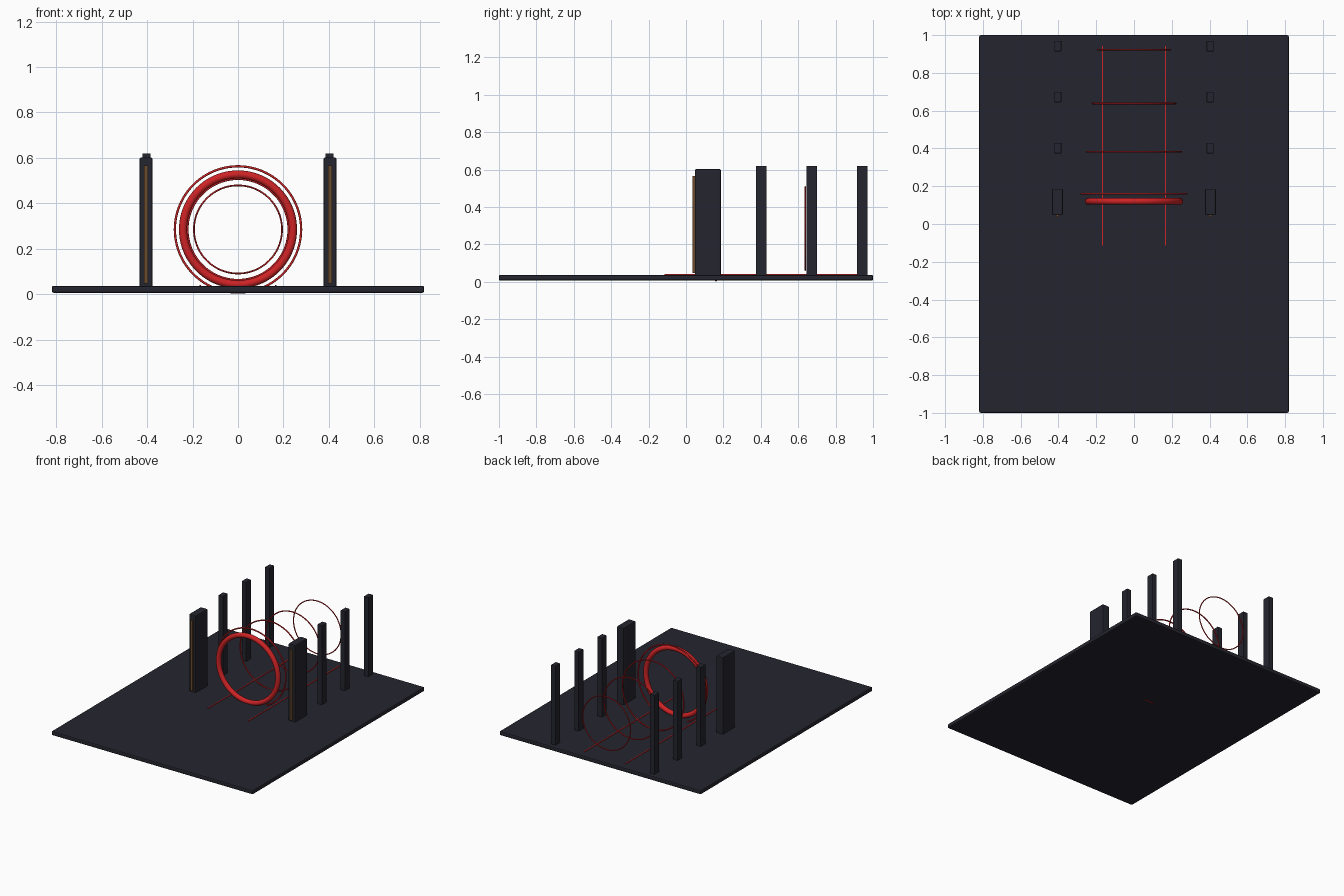
import bpy
import math

cube = bpy.data.objects.get("Cube")
if cube:
    bpy.data.objects.remove(cube, do_unlink=True)


def material(name, colour):
    mat = bpy.data.materials.new(name)
    mat.use_nodes = True
    mat.diffuse_color = (*colour, 1)
    mat.node_tree.nodes["Principled BSDF"].inputs["Base Color"].default_value = (*colour, 1)
    return mat


CHARCOAL = material("charcoal", (0.018, 0.018, 0.028))
RED = material("red", (0.62, 0.017, 0.019))
BRONZE = material("bronze", (0.15, 0.07, 0.025))


def box(name, x, y, z, mat, bevel=0):
    """Box between the (low, high) pairs, with softened edges if wanted."""
    bpy.ops.mesh.primitive_cube_add(size=1, location=[sum(p) / 2 for p in (x, y, z)])
    obj = bpy.context.object
    obj.name = name
    obj.scale = [p[1] - p[0] for p in (x, y, z)]
    bpy.ops.object.transform_apply(location=False, rotation=False, scale=True)
    obj.data.materials.append(mat)
    if bevel:
        mod = obj.modifiers.new("soft_edges", "BEVEL")
        mod.width = bevel
        mod.segments = 2
    return obj


def ring(name, y, radius, thickness):
    """Upright hoop facing the front."""
    bpy.ops.mesh.primitive_torus_add(
        major_radius=radius, minor_radius=thickness, major_segments=96,
        minor_segments=12, location=(0, y, 0.285), rotation=(math.pi / 2, 0, 0))
    obj = bpy.context.object
    obj.name = name
    obj.data.materials.append(RED)
    bpy.ops.object.shade_smooth()


# Floor slab
box("floor", (-0.82, 0.82), (-1, 1), (0.006, 0.037), CHARCOAL, 0.008)

# Main portal ring and the receding thin hoops behind it
ring("portal_ring", 0.12, 0.242, 0.018)
for i, y in enumerate((0.16, 0.382, 0.638, 0.923)):
    ring(f"tunnel_ring_{i + 1}", y, 0.278 - 0.028 * i, 0.005 - 0.0004 * i)

# Pillars, light strips and floor lines on both sides
for side, s in (("left", 1), ("right", -1)):
    def span(centre, width):
        return (s * centre - width / 2, s * centre + width / 2)

    box(f"{side}_gate_pillar", span(0.405, 0.056), (0.047, 0.186), (0.03, 0.602), CHARCOAL, 0.006)
    box(f"{side}_gate_strip", span(0.405, 0.016), (0.036, 0.05), (0.048, 0.566), BRONZE)
    for i in range(3):
        y = 0.402 + 0.27 * i
        box(f"{side}_rear_pillar_{i + 1}", span(0.403, 0.037), (y - 0.028, y + 0.028),
            (0.03, 0.62), CHARCOAL, 0.003)
    box(f"{side}_floor_line", span(0.167, 0.006), (-0.115, 0.942), (0.034, 0.041), RED)
